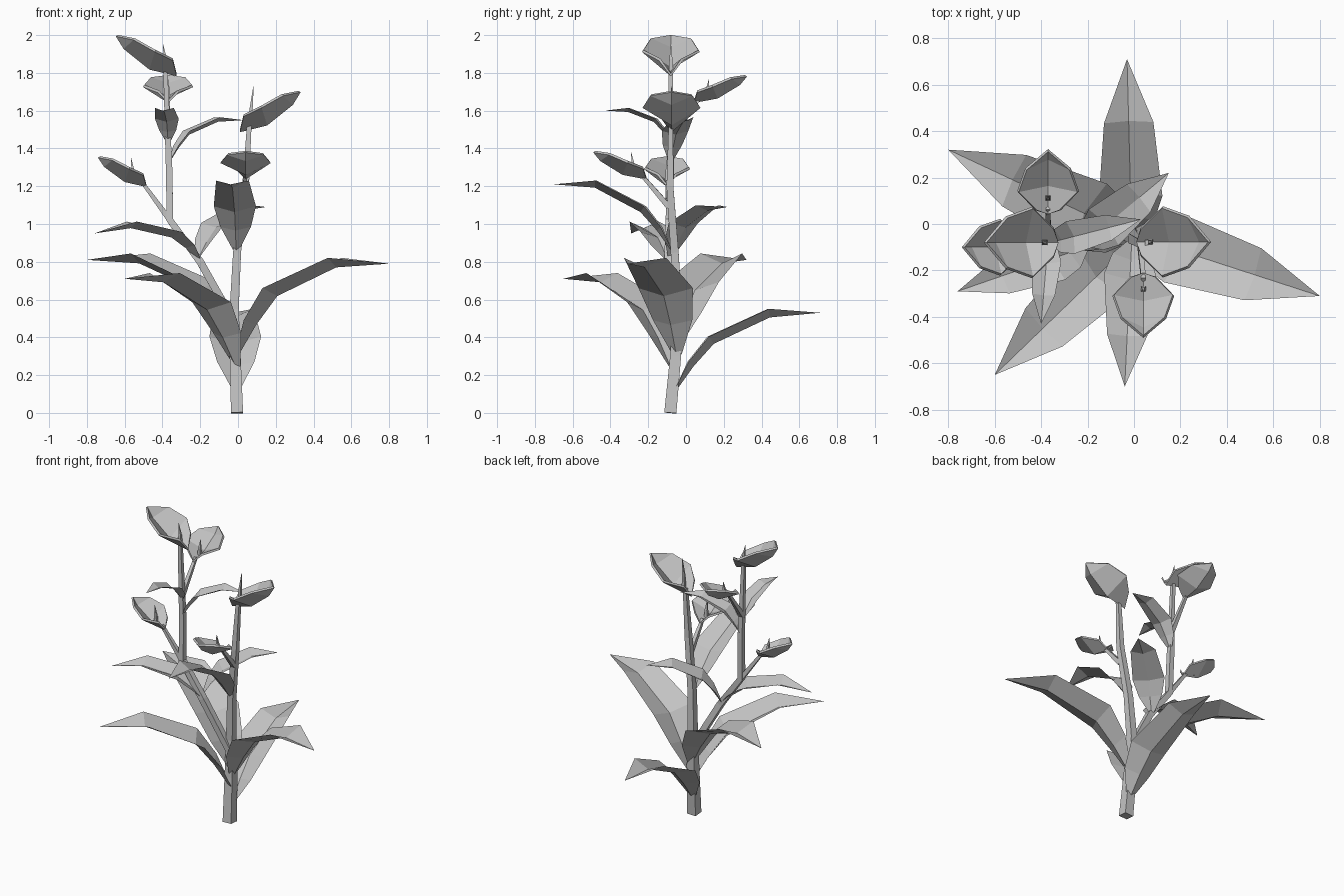
import bpy
from mathutils import Vector

if "Cube" in bpy.data.objects:
    bpy.data.objects.remove(bpy.data.objects["Cube"])

grey = bpy.data.materials.new("plant grey")
grey.use_nodes = True
COLOUR = (0.55, 0.55, 0.55, 1)
grey.diffuse_color = COLOUR
grey.node_tree.nodes["Principled BSDF"].inputs["Base Color"].default_value = COLOUR
UP = Vector((0, 0, 1))


def add_object(name, verts, faces):
    mesh = bpy.data.meshes.new(name)
    mesh.from_pydata(verts, [], faces)
    mesh.materials.append(grey)
    obj = bpy.data.objects.new(name, mesh)
    bpy.context.scene.collection.objects.link(obj)
    return obj


def tube(name, points, radii):
    """Square stem that follows a path."""
    pts = [Vector(p) for p in points]
    verts, faces = [], []
    for i, p in enumerate(pts):
        along = (pts[min(i + 1, len(pts) - 1)] - pts[max(i - 1, 0)]).normalized()
        side = Vector((0, 1, 0)).cross(along).normalized()
        other = along.cross(side)
        for a, b in ((1, 1), (-1, 1), (-1, -1), (1, -1)):
            verts.append(p + (side * a + other * b) * radii[i])
    for i in range(len(pts) - 1):
        for j in range(4):
            k = (j + 1) % 4
            faces.append((i * 4 + j, i * 4 + k, i * 4 + 4 + k, i * 4 + 4 + j))
    last = len(verts) - 4
    faces += [(3, 2, 1, 0), tuple(range(last, last + 4))]
    return add_object(name, verts, faces)


def leaf(name, base, tip, rise1=0.65, rise2=0.96, broad=1.0):
    """Arched leaf folded along its spine; rises are fractions of the height."""
    base, tip = Vector(base), Vector(tip)
    span = tip - base
    out = Vector((span.x, span.y, 0))
    length = out.length
    side = UP.cross(out).normalized() * length * broad
    verts, faces = [], []
    # each row: distance, height, half width, backward and upward fold
    for d, h, w, back, fold in ((0, 0, 0.03, 0.01, 0.01),
                                (0.12, rise1 * 0.52, 0.13, 0.04, 0.03),
                                (0.26, rise1, 0.18, 0.04, 0.05),
                                (0.65, rise2, 0.14, 0.01, 0.06)):
        spine = base + out * d + UP * span.z * h
        edge = spine - out * back + UP * fold * length
        verts += [edge - side * w, spine, edge + side * w]
    verts.append(tip)
    for i in (0, 3, 6):
        for j in (i, i + 1):
            faces.append((j, j + 3, j + 4, j + 1))
    faces += [(9, 12, 10), (10, 12, 11)]
    return add_object(name, verts, faces)


def flower(name, origin, out, scale=1.0, steep=1.0, spike=0.06, height=0.19):
    """Keeled cup with a pointed lip and a spike inside."""
    out = Vector(out)
    side = UP.cross(out)
    origin = Vector(origin)

    def at(d, s, h):
        return origin + (out * d + side * s + UP * h * steep) * scale

    keel = [at(0, 0, 0), at(0.14, 0, 0.035), at(0.27, 0, 0.14), at(0.31, 0, 0.205)]
    rims = [[at(0.02, s * 0.055, 0.08), at(0.11, s * 0.145, 0.125),
             at(0.22, s * 0.105, 0.187)] for s in (-1, 1)]
    verts = keel + rims[0] + rims[1]
    faces = [(0, 1, 5, 4), (1, 2, 6, 5), (2, 3, 6),
             (1, 0, 7, 8), (2, 1, 8, 9), (3, 2, 9)]
    cup = add_object(name, verts, [f[::-1] for f in faces])
    shell = cup.modifiers.new("thickness", "SOLIDIFY")
    shell.thickness = 0.014
    shell.offset = -1
    tube(name + "_spike", [at(spike, 0, 0.02), at(spike, 0, height * 0.5),
                           at(spike + 0.012, 0, height)], [0.011, 0.008, 0.001])


# Main stem and the branch that leaves it
tube("main_stem", [(-0.005, -0.083, 0), (-0.015, -0.055, 0.3), (-0.02, -0.045, 0.55),
                   (-0.005, -0.06, 0.85), (0.04, -0.085, 1.2), (0.06, -0.08, 1.53)],
     [0.032, 0.029, 0.024, 0.021, 0.018, 0.012])
tube("branch_stem", [(-0.02, -0.06, 0.48), (-0.2, -0.095, 0.8), (-0.36, -0.09, 1.02),
                     (-0.365, -0.08, 1.3), (-0.385, -0.08, 1.83)],
     [0.02, 0.02, 0.018, 0.017, 0.011])

# Stalks of the smaller flowers
tube("front_stalk", [(0.03, -0.09, 1.09), (0.04, -0.24, 1.265)], [0.015, 0.009])
tube("back_stalk", [(-0.37, -0.08, 1.46), (-0.37, 0.07, 1.665)], [0.015, 0.009])
tube("right_stalk", [(-0.36, -0.09, 1.02), (-0.51, -0.1, 1.225)], [0.015, 0.009])

# Leaves, from the bottom up
leaf("lower_left_leaf", (0, -0.05, 0.3), (0.8, -0.31, 0.79))
leaf("lower_back_leaf", (-0.01, -0.05, 0.12), (-0.03, 0.71, 0.53), 0.6, 0.94)
leaf("lower_right_leaf", (-0.01, -0.05, 0.35), (-0.8, 0.32, 0.81))
leaf("lower_front_leaf", (-0.01, -0.08, 0.24), (-0.6, -0.65, 0.71))
leaf("middle_front_leaf", (-0.01, -0.08, 0.86), (-0.04, -0.7, 1.21), 0.58, 0.95)
leaf("middle_right_leaf", (-0.21, -0.1, 0.81), (-0.76, -0.29, 0.95), 0.85, 1.2)
leaf("middle_back_leaf", (-0.21, -0.08, 0.82), (0.15, 0.22, 1.09), 0.6, 0.93, 1.2)
leaf("upper_left_leaf", (-0.36, -0.08, 1.33), (0.03, 0.02, 1.55))
leaf("upper_front_leaf", (-0.37, -0.08, 1.43), (-0.4, -0.43, 1.6))

# Flowers
flower("top_left_flower", (0.01, -0.077, 1.5), (1, 0, 0), height=0.23)
flower("top_right_flower", (-0.325, -0.08, 1.796), (-1, 0, 0), height=0.155)
flower("front_flower", (0.04, -0.21, 1.25), (0, -1, 0), 0.87, 0.77, 0.08)
flower("back_flower", (-0.37, 0.042, 1.655), (0, 1, 0), 0.87, 0.75, 0.08, 0.17)
flower("low_right_flower", (-0.485, -0.1, 1.21), (-1, 0, 0), 0.79, 0.92, 0.09)
